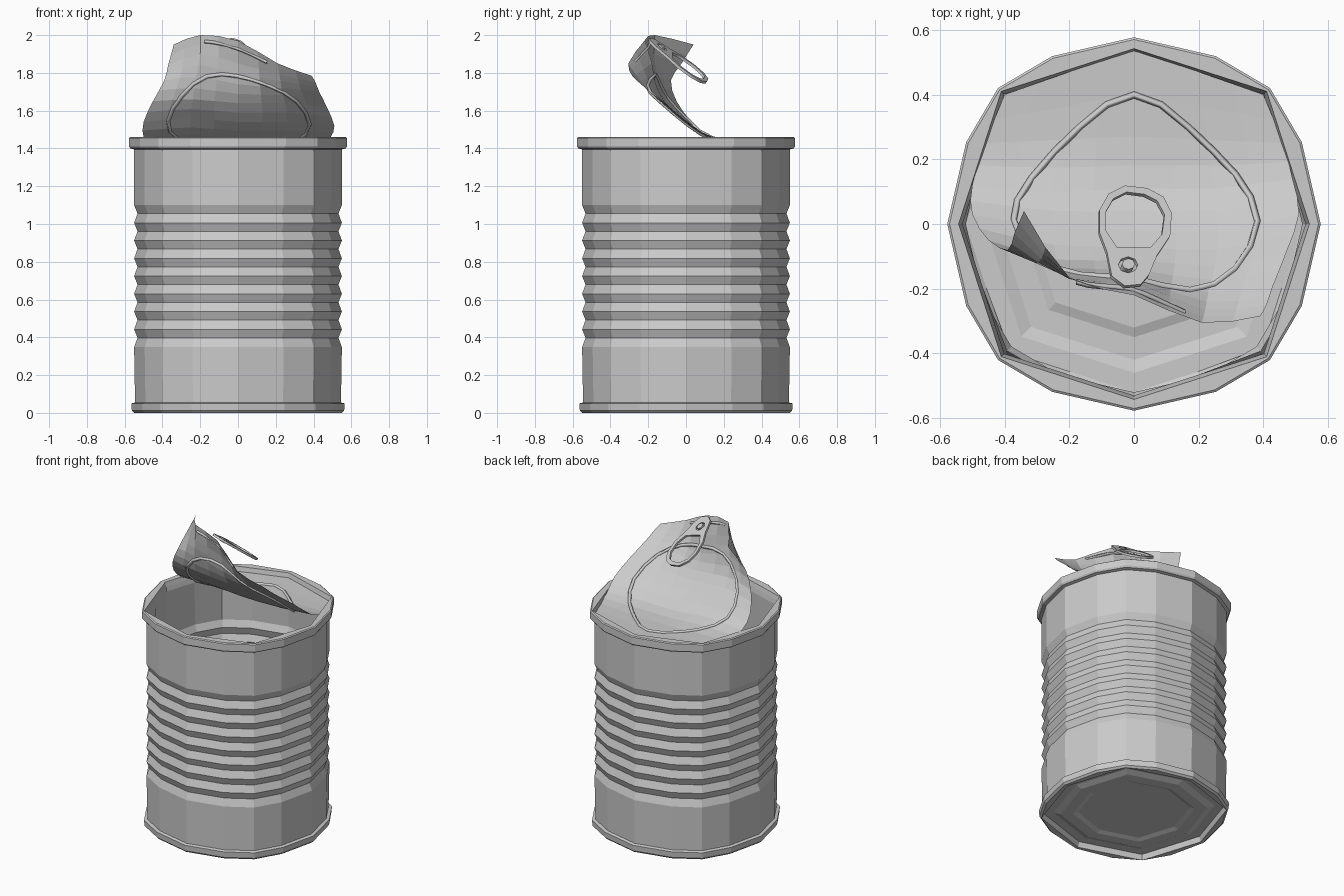
import bpy, bmesh, math
from mathutils import Vector

if "Cube" in bpy.data.objects:
    bpy.data.objects.remove(bpy.data.objects["Cube"])


def add_mesh(name, verts, faces, weld=True):
    me = bpy.data.meshes.new(name)
    me.from_pydata(verts, [], faces)
    bm = bmesh.new()
    bm.from_mesh(me)
    if weld:
        bmesh.ops.remove_doubles(bm, verts=bm.verts, dist=1e-5)
        bmesh.ops.recalc_face_normals(bm, faces=bm.faces)
    bm.to_mesh(me)
    bm.free()
    ob = bpy.data.objects.new(name, me)
    bpy.context.collection.objects.link(ob)
    return ob


def ring(r, z, octagon):
    """16 points around the can; octagon puts every second point on a straight chord."""
    pts = []
    for k in range(16):
        if k % 2 == 0:
            a = k * math.pi / 8
            f = 1 if k % 4 == 0 else (1.07 if octagon else 1.03)
        else:
            a = math.radians((k // 4) * 90 + (26 if k % 4 == 1 else 64))
            f = 1
        pts.append(Vector((r * f * math.cos(a), r * f * math.sin(a), z)))
    if octagon:
        for k in range(1, 16, 2):
            pts[k] = (pts[k - 1] + pts[(k + 1) % 16]) / 2
    return pts


def lathe(name, profile):
    verts = [p for r, z, o in profile for p in ring(r, z, o)]
    faces = [(i * 16 + k, i * 16 + (k + 1) % 16, i * 16 + 16 + (k + 1) % 16, i * 16 + 16 + k)
             for i in range(len(profile) - 1) for k in range(16)]
    return add_mesh(name, verts, faces)


# Can: stepped base, ribbed wall, rolled rims, inner wall and floor
base = [(0, .03), (.32, .03), (.35, .02), (.42, .02), (.46, .035), (.52, .035)]
ribs = []
for i in range(8):
    ribs += [(.55, .348 + .094 * i), (.532, .397 + .094 * i)]
ribs.append((.55, 1.10))
profile = [(r, z, True) for r, z in base]
profile += [(.53, 0, True)]
profile += [(r, z, False) for r, z in
            [(.55, 0), (.562, .012), (.565, .05), (.545, .055)] + ribs +
            [(.55, 1.395), (.57, 1.40), (.577, 1.41), (.577, 1.455), (.57, 1.46)]]
profile += [(.542, 1.46, True), (.535, 1.43, True), (.53, 1.40, True)]
profile += [(r - .012, z, False) for r, z in reversed(ribs)]
profile += [(.53, .06, False)]
profile += [(r, z + .012, True) for r, z in reversed(base)]
lathe("can_body", profile)

# Peeled lid: five points across each section, from the back hinge to the torn top edge
lower = [
    [(-.40, .40, 1.43), (-.2, .47, 1.43), (0, .535, 1.43), (.2, .47, 1.43), (.40, .40, 1.43)],
    [(-.46, .25, 1.435), (-.23, .26, 1.43), (0, .27, 1.43), (.23, .26, 1.43), (.46, .25, 1.435)],
    [(-.5, .12, 1.46), (-.25, .1, 1.47), (0, .11, 1.455), (.25, .11, 1.455), (.49, .14, 1.46)],
    [(-.5, .03, 1.54), (-.25, -.01, 1.56), (0, -.02, 1.54), (.26, -.02, 1.54), (.51, .03, 1.52)]]
upper = [
    [(-.45, -.05, 1.65), (-.24, -.11, 1.66), (0, -.11, 1.64), (.25, -.13, 1.64), (.47, -.09, 1.62)],
    [(-.39, -.08, 1.76), (-.22, -.15, 1.78), (0, -.16, 1.74), (.23, -.21, 1.72), (.43, -.19, 1.70)],
    [(-.37, -.03, 1.84), (-.2, -.17, 1.90), (0, -.18, 1.85), (.22, -.265, 1.79), (.41, -.25, 1.75)],
    [(-.34, .04, 1.95), (-.2, -.165, 2.0), (0, -.22, 1.97), (.21, -.305, 1.85), (.39, -.285, 1.785)]]
sections = [[Vector(p) for p in row] for row in lower + upper]


def spline(pts, t):
    """Catmull-Rom through pts, t from 0 to 1."""
    n = len(pts) - 1
    i = min(int(t * n), n - 1)
    f = t * n - i
    b, c = pts[i], pts[i + 1]
    a = pts[i - 1] if i > 0 else 2 * b - c
    d = pts[i + 2] if i + 2 <= n else 2 * c - b
    return b + .5 * f * (c - a + f * (2 * a - 5 * b + 4 * c - d + f * (3 * (b - c) + d - a)))


def lid_point(u, v):
    return spline([spline(row, u) for row in sections], v)


nu, nv = 8, 14
verts = [lid_point(i / nu, j / nv) for j in range(nv + 1) for i in range(nu + 1)]
faces = [(j * (nu + 1) + i, j * (nu + 1) + i + 1, (j + 1) * (nu + 1) + i + 1, (j + 1) * (nu + 1) + i)
         for j in range(nv) for i in range(nu)]
add_mesh("peeled_lid", verts, faces)


def to_mesh(ob):
    bpy.ops.object.select_all(action='DESELECT')
    ob.select_set(True)
    bpy.context.view_layer.objects.active = ob
    bpy.ops.object.convert(target='MESH')
    return bpy.context.view_layer.objects.active


def curve(name, loops, closed, dims, bevel=0, extrude=0):
    cu = bpy.data.curves.new(name, 'CURVE')
    cu.dimensions = dims
    cu.bevel_depth, cu.bevel_resolution, cu.extrude = bevel, 0, extrude
    if dims == '2D':
        cu.fill_mode = 'BOTH'
    for pts in loops:
        sp = cu.splines.new('POLY')
        sp.points.add(len(pts) - 1)
        for q, p in zip(sp.points, pts):
            q.co = (*p, 1)
        sp.use_cyclic_u = closed
    ob = bpy.data.objects.new(name, cu)
    bpy.context.collection.objects.link(ob)
    return to_mesh(ob)


# Pressed bead around the lid panel and the short lip near the torn edge
bead = [lid_point(.5 + .37 * math.sin(a), .42 - .35 * math.cos(a))
        for a in (k * math.tau / 24 for k in range(24))]
curve("lid_bead", [bead], True, '3D', bevel=.011)
curve("lid_lip", [[lid_point(.28 + .05 * k, .95) for k in range(9)]], False, '3D', bevel=.009)


# Pull tab: flat outline with finger hole and rivet hole, then tilted onto the lid
def oval(cx, cy, rx, ry, n):
    return [(cx + rx * math.cos(k * math.tau / n), cy + ry * math.sin(k * math.tau / n), 0)
            for k in range(n)]


outline = [(-.07, -.165), (-.03, -.195), (.02, -.19), (.045, -.16), (.07, -.1), (.11, -.04), (.115, .03),
           (.09, .08), (.04, .107), (-.03, .115), (-.08, .09), (-.108, .04), (-.108, -.03), (-.085, -.09)]
hole = [(-.055, -.075), (.05, -.075), (.085, -.035), (.093, .025), (.07, .068), (.03, .088),
        (-.025, .095), (-.065, .075), (-.088, .035), (-.088, -.025)]
tab = curve("pull_tab", [[(x, y, 0) for x, y in outline], [(x, y, 0) for x, y in hole],
                         oval(-.02, -.13, .03, .025, 8)], True, '2D', extrude=.007)
rivet = curve("rivet", [oval(-.02, -.13, .02, .017, 8)], True, '2D', extrude=.012)
for ob in (tab, rivet):
    for v in ob.data.vertices:
        x, y, z = v.co
        v.co = (x + .25 * z, y + .57 * z, 1.80 - .7 * (y - .05) - .3 * x + .8 * z)
